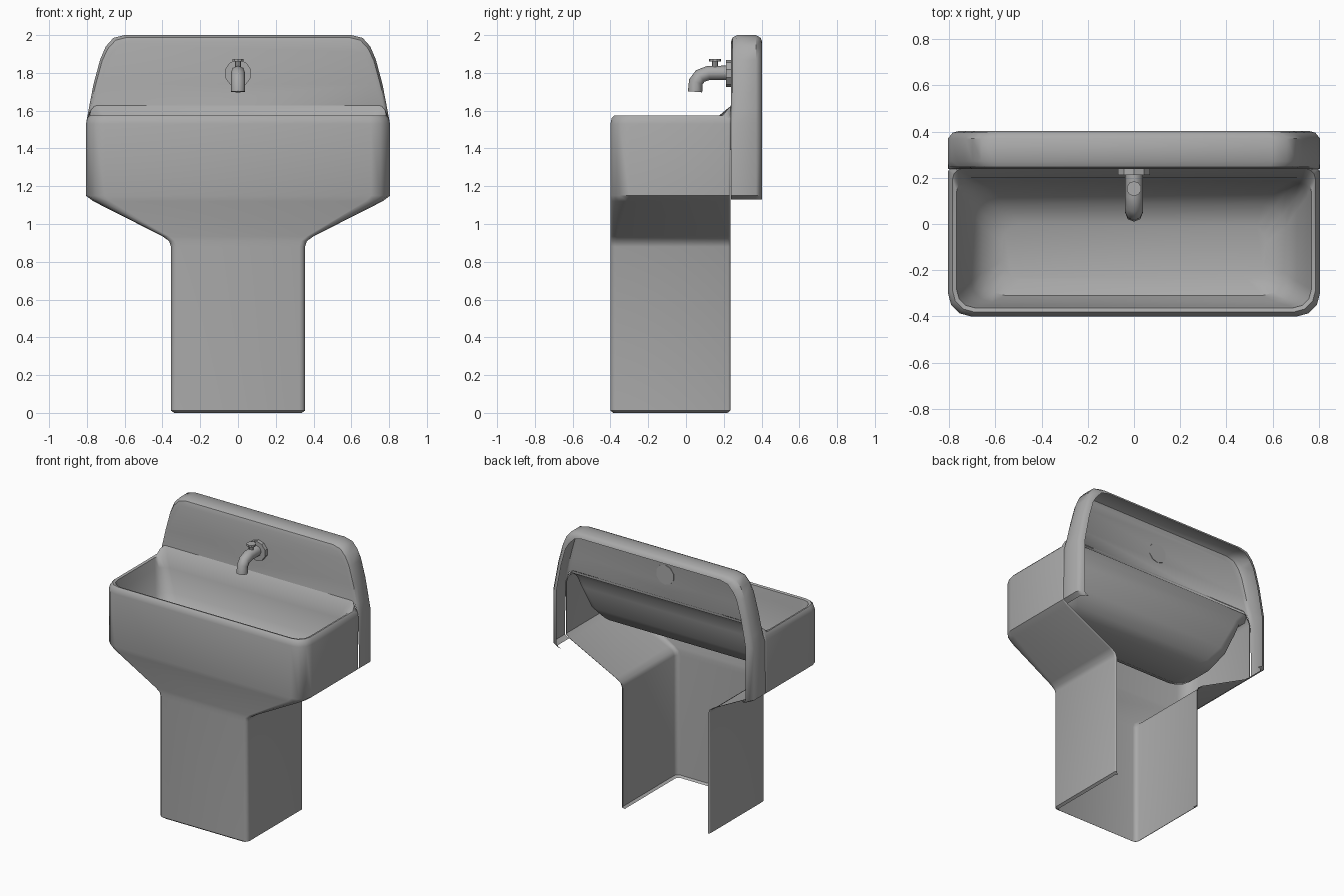
import bpy, bmesh, math
from math import cos, sin, pi
from mathutils import Matrix

cube = bpy.data.objects.get("Cube")
if cube:
    bpy.data.objects.remove(cube)


def make_material(name, value):
    mat = bpy.data.materials.new(name)
    mat.use_nodes = True
    colour = (value, value, value, 1)
    mat.diffuse_color = colour
    mat.node_tree.nodes["Principled BSDF"].inputs["Base Color"].default_value = colour
    return mat


grey = make_material("porcelain grey", 0.4)


def finish(name, bm, angle=40):
    bmesh.ops.recalc_face_normals(bm, faces=bm.faces)
    mesh = bpy.data.meshes.new(name)
    bm.to_mesh(mesh)
    bm.free()
    mesh.materials.append(grey)
    obj = bpy.data.objects.new(name, mesh)
    bpy.context.collection.objects.link(obj)
    bpy.ops.object.select_all(action='DESELECT')
    bpy.context.view_layer.objects.active = obj
    obj.select_set(True)
    bpy.ops.object.shade_smooth_by_angle(angle=math.radians(angle))
    return obj


def bridge(bm, a, b, closed):
    n = len(a)
    for i in range(n if closed else n - 1):
        j = (i + 1) % n
        bm.faces.new((a[i], a[j], b[j], b[i]))


def ring(bm, z, w, front, back, r_front, r_back, lift=0, seg=3):
    """Rounded rectangle that starts and ends at the back; lift raises its back edge."""
    half = []
    for cy, r, start in ((back - r_back, r_back, pi / 2), (front + r_front, r_front, 0)):
        for k in range(seg + 1):
            a = start - k / seg * pi / 2
            half.append((w - r + r * cos(a), cy + r * sin(a)))
    pts = half + [(-x, y) for x, y in reversed(half)]
    return [bm.verts.new((x, y, z + lift * max(0, (y - back + r_back) / r_back)))
            for x, y in pts]


# Pedestal, flared apron, rim and bowl: one continuous sheet, open at the back
bm = bmesh.new()
shell = [  # z, half width, front, back, front radius, back radius
    (0, 0.338, -0.385, 0.22, 0.03, 0.012),
    (0.012, 0.355, -0.4, 0.235, 0.03, 0.012),
    (0.88, 0.355, -0.4, 0.235, 0.03, 0.012),
    (0.91, 0.365, -0.4, 0.235, 0.03, 0.012),
    (0.935, 0.4, -0.4, 0.235, 0.035, 0.012),
    (1.12, 0.765, -0.4, 0.235, 0.09, 0.012),
    (1.15, 0.805, -0.4, 0.235, 0.1, 0.012),
    (1.53, 0.805, -0.4, 0.238, 0.1, 0.012),
    (1.56, 0.798, -0.394, 0.24, 0.1, 0.015),
]
bowl = [
    (1.575, 0.785, -0.38, 0.24, 0.09, 0.045, 0.055),
    (1.57, 0.768, -0.363, 0.2, 0.08, 0.06, 0),
    (1.5, 0.75, -0.353, 0.187, 0.08, 0.07, 0),
    (1.35, 0.705, -0.338, 0.15, 0.09, 0.09, 0),
    (1.26, 0.655, -0.31, 0.085, 0.1, 0.1, 0),
    (1.225, 0.57, -0.24, 0.0, 0.08, 0.08, 0),
]
rings = [ring(bm, *level) for level in shell + bowl]
for i in range(len(rings) - 1):
    bridge(bm, rings[i], rings[i + 1], i >= len(shell))
bm.faces.new(rings[-1])
finish("basin_and_pedestal", bm)

# Backsplash: front sheet with a flange running back around its outline
outline = [(0.77, 1.13), (0.805, 1.15), (0.805, 1.53), (0.79, 1.61), (0.765, 1.74),
           (0.73, 1.87), (0.7, 1.94), (0.66, 1.985), (0.6, 2.0)]
outline += [(-x, z) for x, z in reversed(outline)]


def clamp(v):
    return max(0, min(1, v))


bm = bmesh.new()
loops = []
for y, inset, lip in ((0.238, 0.035, 0), (0.247, 0.012, 0), (0.272, 0, 0),
                      (0.37, 0, 0), (0.395, 0, 0.02), (0.402, 0, 0.045)):
    loop = []
    for x, z in outline:
        dx = inset * clamp((z - 1.5) / 0.2) + lip
        dz = (inset + lip * 0.7) * clamp((z - 1.85) / 0.1)
        loop.append(bm.verts.new((x - math.copysign(dx, x), y, z - dz)))
    loops.append(loop)
for a, b in zip(loops, loops[1:]):
    bridge(bm, a, b, False)
bm.faces.new(loops[0][3:-3])
finish("backsplash", bm)


# Tap
def cylinder(name, radius, depth, location, along_y=False, sides=8):
    bm = bmesh.new()
    matrix = Matrix.Translation(location)
    if along_y:
        matrix = matrix @ Matrix.Rotation(pi / 2, 4, 'X')
    bmesh.ops.create_cone(bm, cap_ends=True, segments=sides, radius1=radius,
                          radius2=radius, depth=depth, matrix=matrix)
    return finish(name, bm, 30)


cylinder("tap_wall_plate", 0.072, 0.03, (0, 0.2265, 1.797), True, 10)
cylinder("tap_handle_stem", 0.016, 0.05, (0, 0.153, 1.845))
cylinder("tap_handle_cap", 0.032, 0.014, (0, 0.153, 1.867), sides=10)

curve = bpy.data.curves.new("tap_spout", 'CURVE')
curve.dimensions = '3D'
curve.bevel_depth = 0.038
curve.bevel_resolution = 2
curve.use_fill_caps = True
path = [(0.22, 1.8), (0.12, 1.8), (0.075, 1.783), (0.052, 1.752), (0.048, 1.7)]
spline = curve.splines.new('POLY')
spline.points.add(len(path) - 1)
for point, (y, z) in zip(spline.points, path):
    point.co = (0, y, z, 1)
curve.materials.append(grey)
bpy.context.collection.objects.link(bpy.data.objects.new("tap_spout", curve))
